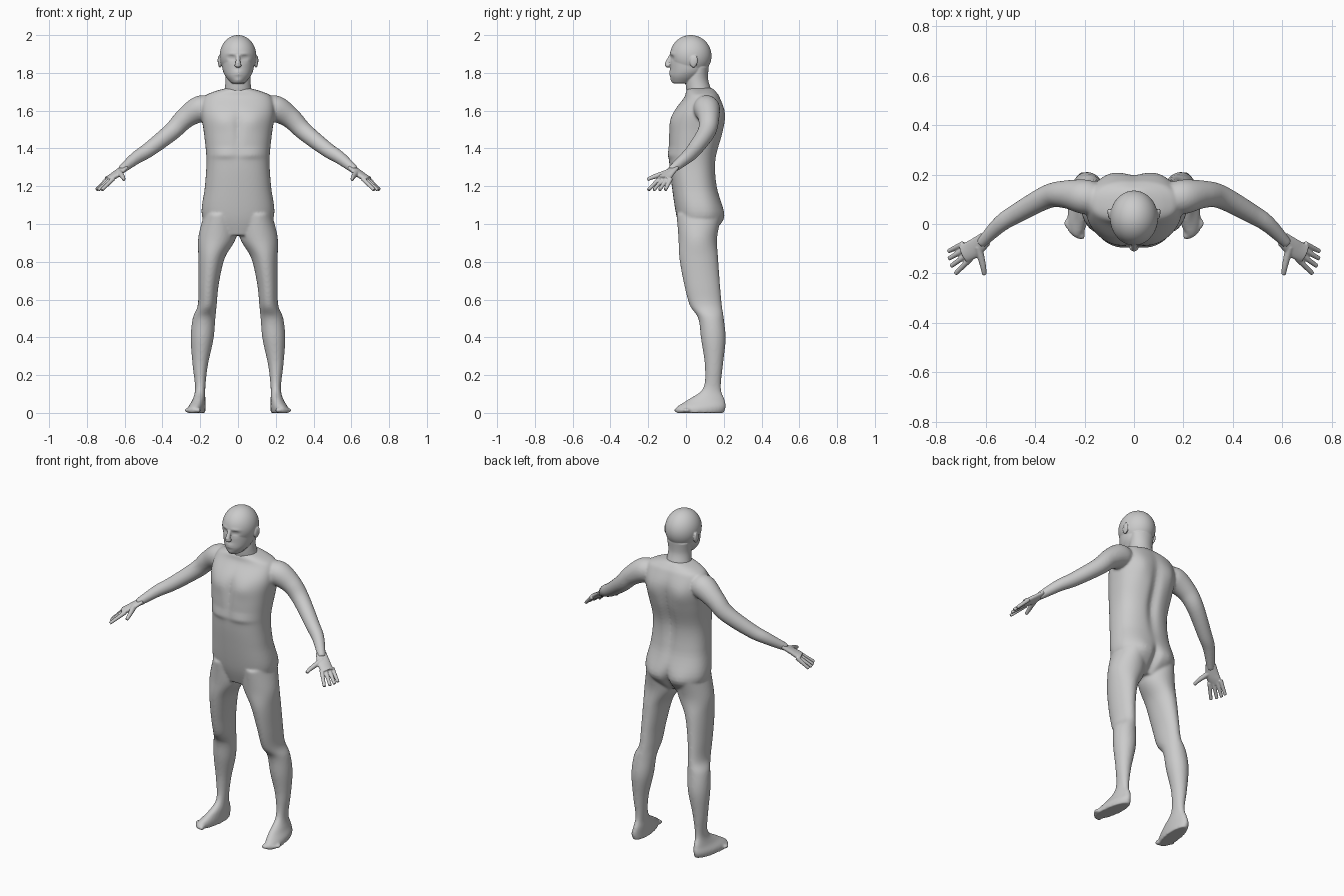
import bpy, bmesh
from math import cos, sin, pi, exp, copysign
from mathutils import Vector, Matrix

if "Cube" in bpy.data.objects:
    bpy.data.objects.remove(bpy.data.objects["Cube"])

skin = bpy.data.materials.new("plain grey skin")
skin.use_nodes = True
grey = (0.6, 0.6, 0.6, 1)
skin.diffuse_color = grey
skin.node_tree.nodes["Principled BSDF"].inputs["Base Color"].default_value = grey


def refine(rows, steps=6):
    """Smoothly interpolate a short list of rows."""
    rows = [Vector(row) for row in rows]
    padded = [rows[0]] + rows + [rows[-1]]
    result = []
    for before, start, end, after in zip(padded, padded[1:], padded[2:], padded[3:]):
        leaving, arriving = (end - before) / 2, (after - start) / 2
        for step in range(steps):
            t = step / steps
            straight = start.lerp(end, t)
            swing_out = (leaving - (end - start)) * (t * (1 - t) * (1 - t))
            swing_in = (arriving - (end - start)) * (t * t * (t - 1))
            result.append(straight + swing_out + swing_in)
    return result + [rows[-1]]


def loft(bm, sections, segments, power):
    """Skin closed rings given as (centre, half axis, half axis)."""
    def rounded(value):
        return copysign(abs(value) ** (2 / power), value)

    angles = [2 * pi * i / segments for i in range(segments)]
    rings = [[bm.verts.new(centre + across * rounded(cos(angle)) + up * rounded(sin(angle)))
              for angle in angles] for centre, across, up in sections]
    for lower, upper in zip(rings, rings[1:]):
        for i in range(segments):
            bm.faces.new((lower[i - 1], lower[i], upper[i], upper[i - 1]))
    bm.faces.new(rings[0])
    bm.faces.new(rings[-1])
    return [vert for ring in rings for vert in ring]


def stack(bm, rows, side=1, segments=64, power=2):
    """Upright form; rows are height, centre x, half width, front y, back y."""
    sections = []
    for height, middle, width, front, back in refine(rows):
        centre = Vector((side * middle, (front + back) / 2, height))
        sections.append((centre, Vector((width, 0, 0)), Vector((0, (back - front) / 2, 0))))
    return loft(bm, sections, segments, power)


def limb(bm, rows, side=1, flatness=1, segments=24):
    """Form along a path; rows are x, y, z, half width."""
    rows = refine(rows)
    points = [Vector((side * x, y, z)) for x, y, z, width in rows]
    sections = []
    for i, point in enumerate(points):
        ahead = points[min(i + 1, len(points) - 1)]
        along = (ahead - points[max(i - 1, 0)]).normalized()
        across = along.cross(Vector((0, 0, 1))).normalized()
        width = rows[i][-1]
        sections.append((point, across * width, across.cross(along) * width * flatness))
    return loft(bm, sections, segments, 2)


def ball(bm, centre, size):
    placement = Matrix.LocRotScale(Vector(centre), None, Vector(size))
    bmesh.ops.create_uvsphere(bm, u_segments=64, v_segments=48, radius=1, matrix=placement)


def sculpt(verts, facing, middle, bumps):
    """Raise soft mirrored bumps on the front (-1) or back (1): x, z, spread x, spread z, height."""
    for vert in verts:
        weight = min(max(facing * (vert.co.y - middle) / 0.04, 0), 1)
        across, height = abs(vert.co.x), vert.co.z
        push = sum(rise * exp(-((across - x) / wide) ** 2 - ((height - z) / tall) ** 2)
                   for x, z, wide, tall, rise in bumps)
        vert.co.y += facing * weight * push


def finish(bm, name, voxel, iterations):
    """Fuse the overlapping forms into one smooth skin."""
    bmesh.ops.recalc_face_normals(bm, faces=bm.faces[:])
    mesh = bpy.data.meshes.new(name)
    bm.to_mesh(mesh)
    bm.free()
    mesh.materials.append(skin)
    mesh.shade_smooth()
    part = bpy.data.objects.new(name, mesh)
    bpy.context.collection.objects.link(part)
    fuse = part.modifiers.new("fuse", 'REMESH')
    fuse.mode = 'VOXEL'
    fuse.voxel_size = voxel
    fuse.use_smooth_shade = True
    relax = part.modifiers.new("relax", 'SMOOTH')
    relax.factor = 0.5
    relax.iterations = iterations


# Torso
body = bmesh.new()
torso = stack(body, [
    (.94, 0, .11, -.02, .13), (1.04, 0, .19, -.05, .2), (1.2, 0, .175, -.075, .165),
    (1.34, 0, .167, -.09, .16), (1.48, 0, .18, -.09, .195), (1.59, 0, .195, -.065, .205),
    (1.67, 0, .18, -.01, .18), (1.7, 0, .13, 0, .16), (1.72, 0, .06, .01, .14)],
    segments=96, power=2.4)
# Chest, breastbone and ribs
sculpt(torso, -1, .06, [(.08, 1.55, .06, .05, .01), (0, 1.5, .02, .1, -.01),
                        (.07, 1.37, .07, .02, .01)])
# Spine, shoulder blades, buttocks and the cleft between them
sculpt(torso, 1, .06, [(0, 1.4, .03, .2, -.02), (.1, 1.56, .05, .07, .01),
                       (.09, 1.03, .05, .06, .01), (0, 1, .02, .07, -.03)])

for side in (1, -1):
    # Leg and foot, with the foot turned outwards
    leg = stack(body, [
        (1.05, .1, .08, -.05, .19), (.93, .11, .1, -.04, .165), (.82, .14, .07, -.035, .17),
        (.68, .156, .054, -.01, .18), (.57, .163, .05, .02, .19), (.5, .18, .06, .065, .2),
        (.39, .19, .06, .08, .21), (.25, .2, .04, .1, .195), (.13, .2, .027, .09, .185),
        (.07, .207, .034, .01, .205), (.03, .217, .045, -.05, .21), (0, .217, .045, -.05, .2)], side)
    for vert in leg:
        ankle_drop = max(1 - vert.co.z / .1, 0)
        vert.co.x += side * ankle_drop * (.1 - vert.co.y) * .12
    # Toes
    for toe in range(5):
        ball(body, (side * (.21 + .016 * toe), -.045 + .003 * toe * toe, .014),
             (.013 - .001 * toe, .02, .014 - .001 * toe))
    # Arm
    limb(body, [(.14, .1, 1.61, .06), (.2, .11, 1.61, .07), (.28, .12, 1.56, .056),
                (.35, .11, 1.49, .048), (.47, .045, 1.395, .04), (.54, 0, 1.35, .034),
                (.62, -.08, 1.285, .022)], side)
finish(body, "body", .0065, 9)

# Hands
for side, name in ((1, "left_hand"), (-1, "right_hand")):
    hand = bmesh.new()
    # Palm
    limb(hand, [(.6, -.06, 1.3, .03), (.65, -.1, 1.26, .038), (.69, -.12, 1.235, .038)],
         side, flatness=.45)
    # Fingers fan out from the little one to the first
    for finger in range(4):
        x, y = .69 - .01 * finger, -.08 - .02 * finger
        reach = .06 + .01 * sin(finger)
        limb(hand, [(x, y, 1.24, .012), (x + reach, y - .03 - .01 * finger, 1.18, .009)], side)
    # Thumb
    limb(hand, [(.63, -.09, 1.275, .017), (.61, -.17, 1.25, .012), (.605, -.205, 1.235, .009)], side)
    finish(hand, name, .0035, 3)

# Skull and jaw
head = bmesh.new()
ball(head, (0, .025, 1.89), (.097, .11, .11))
stack(head, [(1.745, 0, .035, -.07, .03), (1.78, 0, .065, -.083, .08),
             (1.82, 0, .082, -.083, .11), (1.9, 0, .09, -.083, .12)], segments=128)
# Eye sockets, eyes, brows, lips, mouth line and chin
sculpt(head.verts, -1, -.02, [
    (.034, 1.88, .018, .013, -.013), (.035, 1.88, .012, .007, .006), (.035, 1.9, .026, .009, .004),
    (0, 1.8, .025, .013, .007), (0, 1.8, .026, .003, -.006), (0, 1.76, .02, .01, .004)])
# Nose
limb(head, [(0, -.08, 1.89, .01), (0, -.1, 1.845, .014)])
ball(head, (0, -.095, 1.84), (.018, .016, .012))
# Neck
stack(head, [(1.67, 0, .08, .01, .15), (1.72, 0, .07, 0, .13),
             (1.77, 0, .066, 0, .117), (1.83, 0, .07, .02, .12)])
# Ears
for side in (1, -1):
    ball(head, (side * .096, .04, 1.86), (.01, .02, .032))
    ball(head, (side * .1, .05, 1.866), (.008, .012, .026))
finish(head, "head", .0035, 3)
